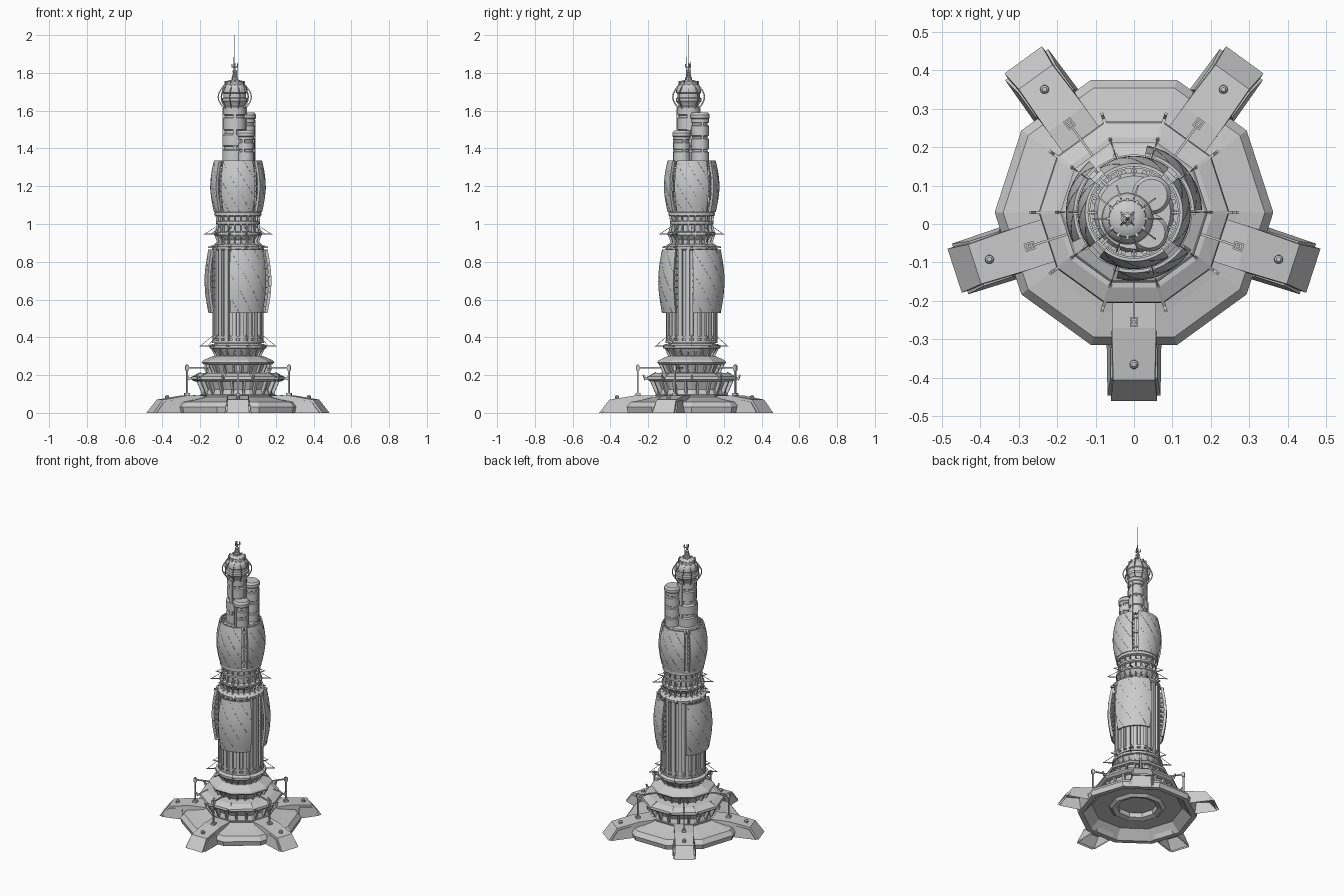
import bpy, bmesh, math
from math import sin, cos, pi, radians

AX = (0.0, 0.03)          # tower axis
TOP = (-0.017, 0.014)     # axis of the tallest upper turret


def finish(name, bm, smooth=False):
    bmesh.ops.recalc_face_normals(bm, faces=bm.faces)
    me = bpy.data.meshes.new(name)
    bm.to_mesh(me)
    bm.free()
    ob = bpy.data.objects.new(name, me)
    bpy.context.collection.objects.link(ob)
    if smooth:
        bpy.ops.object.select_all(action='DESELECT')
        ob.select_set(True)
        bpy.context.view_layer.objects.active = ob
        bpy.ops.object.shade_smooth_by_angle(angle=radians(30))
    return ob


def lathe(name, prof, n, c=AX, smooth=False):
    """Full turn of an (r, z) profile, closed at both ends."""
    bm = bmesh.new()
    rings = [[bm.verts.new((c[0] + max(r, 1e-4) * cos(2 * pi * i / n),
                            c[1] + max(r, 1e-4) * sin(2 * pi * i / n), z))
              for i in range(n)] for r, z in prof]
    for a, b in zip(rings, rings[1:]):
        for i in range(n):
            bm.faces.new((a[i], a[(i + 1) % n], b[(i + 1) % n], b[i]))
    bm.faces.new(rings[0][::-1])
    bm.faces.new(rings[-1])
    return finish(name, bm, smooth)


def sweep(name, loop, spans, n, c=AX, smooth=False):
    """Closed (r, z) section swept over each angle span in degrees."""
    bm = bmesh.new()
    for a0, a1 in spans:
        rings = []
        for i in range(n + 1):
            a = radians(a0 + (a1 - a0) * i / n)
            rings.append([bm.verts.new((c[0] + r * cos(a), c[1] + r * sin(a), z)) for r, z in loop])
        m = len(loop)
        for p, q in zip(rings, rings[1:]):
            for k in range(m):
                bm.faces.new((p[k], p[(k + 1) % m], q[(k + 1) % m], q[k]))
        # caps as quads between the outer and inner halves of the section
        for ring in (rings[0], rings[-1]):
            for k in range(m // 2 - 1):
                bm.faces.new((ring[k], ring[k + 1], ring[m - 2 - k], ring[m - 1 - k]))
    return finish(name, bm, smooth)


def fins(name, poly, w, angles, c=AX, open_first=False):
    """Radial plates: an (r, z[, width]) outline given thickness at each angle."""
    bm = bmesh.new()
    for deg in angles:
        a = radians(deg)
        sides = []
        for s in (-0.5, 0.5):
            vs = []
            for p in poly:
                t = s * (p[2] if len(p) > 2 else w)
                vs.append(bm.verts.new((c[0] + p[0] * cos(a) - t * sin(a),
                                        c[1] + p[0] * sin(a) + t * cos(a), p[1])))
            bm.faces.new(vs)
            sides.append(vs)
        l, r = sides
        for k in range(1 if open_first else 0, len(poly)):
            j = (k + 1) % len(poly)
            bm.faces.new((l[k], l[j], r[j], r[k]))
    return finish(name, bm)


def around(n, start=0):
    return [start + 360 * i / n for i in range(n)]


def box(r0, r1, z0, z1):
    return [(r0, z0), (r1, z0), (r1, z1), (r0, z1)]


# --- base plate, hollow underneath with a central well ---
lathe("base_plate", [(0.0, 0.16), (0.12, 0.16), (0.12, 0.05), (0.15, 0.04), (0.17, 0.055),
                     (0.27, 0.055), (0.325, 0.0), (0.355, 0.0), (0.362, 0.03), (0.34, 0.058),
                     (0.27, 0.07), (0.20, 0.085), (0.17, 0.17), (0.0, 0.17)], 10)

# --- five legs with open undersides, toes, domes and mooring posts ---
LEGS = around(5, -90)
fins("legs", [(0.30, 0, .13), (0.49, 0, .12), (0.435, 0.07, .108), (0.30, 0.092, .115),
              (0.19, 0.092, .115), (0.27, 0.055, .115)], 0, LEGS, open_first=True)
fins("leg_toes", [(0.34, 0, .142), (0.475, 0, .138), (0.43, 0.058, .122), (0.35, 0.07, .122)], 0,
     LEGS, open_first=True)
for i, d in enumerate(LEGS):
    a = radians(d)
    lathe(f"leg_dome_{i}", [(0.012, 0.07), (0.011, 0.088), (0.006, 0.094), (0, 0.095)], 10,
          (AX[0] + 0.395 * cos(a), AX[1] + 0.395 * sin(a)), True)
fins("leg_posts", box(0.281, 0.289, 0.08, 0.255), 0.008, LEGS)
fins("leg_post_feet", box(0.272, 0.298, 0.085, 0.105), 0.022, LEGS)
fins("leg_post_heads", box(0.276, 0.294, 0.225, 0.25), 0.014, LEGS)
fins("leg_post_arms", box(0.16, 0.285, 0.236, 0.244), 0.006, LEGS)

# --- stacked ten-sided tiers ---
lathe("lower_tier", [(0.20, 0.08), (0.205, 0.095), (0.175, 0.1), (0.205, 0.165), (0.235, 0.168),
                     (0.248, 0.178), (0.245, 0.192), (0.205, 0.21), (0.14, 0.215)], 10)
lathe("middle_tier", [(0.165, 0.2), (0.14, 0.205), (0.165, 0.255), (0.185, 0.258), (0.192, 0.268),
                      (0.185, 0.278), (0.135, 0.30), (0.10, 0.30)], 10)
lathe("upper_tier", [(0.12, 0.29), (0.115, 0.305), (0.14, 0.34), (0.152, 0.343), (0.152, 0.358),
                     (0.135, 0.365), (0.10, 0.37)], 20)
T20 = around(20, 9)
fins("lower_tier_ribs", [(0.165, 0.09), (0.19, 0.095), (0.222, 0.168), (0.20, 0.168)], 0.012, T20)
fins("middle_tier_ribs", [(0.13, 0.205), (0.152, 0.207), (0.175, 0.258), (0.155, 0.258)], 0.01, T20)
fins("upper_tier_ribs", [(0.105, 0.3), (0.125, 0.302), (0.146, 0.345), (0.13, 0.345)], 0.008, T20)
fins("tier_corner_brackets", [(0.19, 0.205), (0.262, 0.172), (0.272, 0.2), (0.266, 0.202),
                              (0.256, 0.186), (0.2, 0.216)], 0.008, around(10))
fins("tier_spikes", [(0.14, 0.35), (0.205, 0.352), (0.205, 0.355), (0.15, 0.358)], 0.004, around(10))
fins("tier_spike_stays", [(0.13, 0.41), (0.2, 0.352), (0.202, 0.354), (0.13, 0.413)], 0.002, around(10))

# --- fluted main column ---
lathe("main_column", [(0.122, 0.36), (0.122, 0.88)], 40)
fins("column_flutes", box(0.115, 0.136, 0.38, 0.87), 0.022, T20)
for i, z in enumerate((0.37, 0.395)):
    lathe(f"column_foot_ring_{i}", [(0.138 - .002 * i, z), (0.138 - .002 * i, z + 0.012)], 40)


def shells(name, spans, z0, z1, r0, bulge, inner, slant):
    """Curved armour shells with edge frames, rungs and diagonal seams."""
    def rad(t):
        return r0 + bulge * sin(pi * min(max(t, 0), 1))
    ts = [i / 10 for i in range(11)]
    outer = [(rad(t), z0 + (z1 - z0) * t) for t in ts]
    loop = outer + [(r - 0.008, z) for r, z in reversed(outer)]
    sweep(name + "_shells", loop, spans, 16, smooth=True)
    # ladder-like frames along the edges
    edges = [a + s for p in spans for a, s in ((p[0], 1.5), (p[1], -1.5))]
    strip = [(r - 0.006, z) for r, z in outer] + [(r - 0.016, z) for r, z in reversed(outer)]
    fins(name + "_frames", strip, 0.005, edges)
    rung_angles = edges + [(p[0] + p[1]) / 2 for p in spans]
    for k in range(1, 10):
        t = k / 10
        z = z0 + (z1 - z0) * t
        fins(f"{name}_rung_{k}", box(inner, rad(t) - 0.005, z - 0.003, z + 0.003), 0.006, rung_angles)
    # a few fine diagonal seams
    cu = bpy.data.curves.new(name + "_seams", 'CURVE')
    cu.dimensions = '3D'
    cu.bevel_depth = 0.0006
    cu.bevel_resolution = 0
    for a0, a1 in spans:
        for j in range(-2, 4):
            pts = []
            for k in range(21):
                t = k / 20
                a = a0 + (a1 - a0) * (j / 3 + slant * (1 - t))
                if a0 <= a <= a1:
                    r = rad(t)
                    pts.append((AX[0] + r * cos(radians(a)), AX[1] + r * sin(radians(a)),
                                z0 + (z1 - z0) * t, 1))
            if len(pts) > 1:
                sp = cu.splines.new('POLY')
                sp.points.add(len(pts) - 1)
                for q, co in zip(sp.points, pts):
                    q.co = co
    bpy.context.collection.objects.link(bpy.data.objects.new(name + "_seams", cu))


shells("lower", [(-105, -33), (2, 79), (131, 206)], 0.53, 0.865, 0.157, 0.02, 0.13, 0.9)

# --- collar between the two shell groups ---
lathe("collar", [(0.13, 0.86), (0.138, 0.868), (0.14, 0.882), (0.122, 0.89), (0.10, 0.895),
                 (0.10, 0.915), (0.12, 0.94), (0.128, 0.943), (0.128, 0.955), (0.105, 0.96),
                 (0.105, 0.995), (0.116, 1.0), (0.116, 1.012), (0.106, 1.016), (0.108, 1.04),
                 (0.124, 1.045), (0.124, 1.062), (0.10, 1.065)], 30)
fins("collar_lower_ribs", [(0.095, 0.89), (0.128, 0.89), (0.112, 0.905), (0.126, 0.942), (0.1, 0.942)],
     0.007, T20)
fins("collar_upper_ribs", [(0.1, 0.955), (0.124, 0.955), (0.113, 1.0), (0.12, 1.045), (0.1, 1.045)],
     0.007, T20)
fins("collar_spikes", [(0.12, 0.944), (0.182, 0.945), (0.182, 0.948), (0.12, 0.951)], 0.004, around(10))
fins("collar_stays", [(0.115, 0.985), (0.175, 0.946), (0.177, 0.948), (0.115, 0.988)], 0.002, around(10))
fins("collar_rim_brackets", [(0.13, 0.872), (0.16, 0.874), (0.16, 0.88), (0.13, 0.888)], 0.012, around(10))

# --- upper drum with four shells ---
lathe("upper_drum", [(0.104, 1.06), (0.104, 1.32), (0.095, 1.335), (0.0, 1.335)], 32)
fins("drum_flutes", box(0.1, 0.112, 1.07, 1.32), 0.012, around(24))
shells("upper", [(d - 38, d + 38) for d in around(4)], 1.063, 1.337, 0.127, 0.02, 0.1, 0.9)
for i, z in enumerate((1.1, 1.2, 1.3)):
    lathe(f"drum_ring_{i}", [(0.116, z - .005), (0.116, z + .005)], 32)
fins("drum_top_spokes", box(0.08, 0.125, 1.318, 1.33), 0.006, around(16))


# --- cluster of turrets on top ---
def turret(name, c, r, z0, z1, bands):
    prof = [(r, z0)]
    for z in bands:
        prof += [(r, z), (r * 0.86, z + 0.004), (r * 0.86, z + 0.014), (r, z + 0.018)]
    prof += [(r, z1 - 0.035), (r * 1.1, z1 - 0.03), (r * 1.1, z1 - 0.012), (r * 0.9, z1), (0, z1)]
    lathe(name, prof, 24, c, True)
    fins(name + "_strips", box(r * 0.8, r * 1.05, z0, z1 - 0.04), 0.012, around(3, 15), c)


turret("short_turret", (0.04, -0.022), 0.045, 1.33, 1.495, (1.38, 1.43))
turret("medium_turret", (0.045, 0.075), 0.046, 1.33, 1.59, (1.38, 1.45, 1.52))
lathe("tall_turret", [(0.066, 1.33), (0.066, 1.39), (0.056, 1.395), (0.056, 1.41), (0.066, 1.415),
                      (0.066, 1.47), (0.054, 1.478), (0.054, 1.495), (0.06, 1.5), (0.06, 1.56),
                      (0.052, 1.565), (0.052, 1.575), (0.06, 1.58), (0.06, 1.62), (0.05, 1.625)],
      24, TOP, True)
fins("tall_turret_strips", box(0.045, 0.064, 1.34, 1.615), 0.02, around(4, 0), TOP)

# --- observation head with curved cage ---
lathe("head", [(0.05, 1.615), (0.055, 1.635), (0.068, 1.65), (0.068, 1.665), (0.06, 1.67),
               (0.06, 1.69), (0.066, 1.695), (0.066, 1.715), (0.06, 1.73), (0.05, 1.74),
               (0.048, 1.752), (0.042, 1.757), (0.025, 1.762), (0.0, 1.765)], 24, TOP, True)
arc = [i / 8 for i in range(9)]
fins("head_cage", [(0.055 + 0.036 * sin(pi * t), 1.605 + 0.135 * t) for t in arc] +
     [(0.049 + 0.036 * sin(pi * t), 1.612 + 0.121 * t) for t in reversed(arc)], 0.004, around(10), TOP)
fins("head_crown_teeth", box(0.044, 0.054, 1.735, 1.758), 0.008, around(12), TOP)

# --- mast and needles ---
lathe("mast", [(0.018, 1.755), (0.018, 1.775), (0.009, 1.78), (0.009, 1.8), (0.013, 1.803),
               (0.013, 1.81), (0.005, 1.815), (0.004, 1.85), (0.0012, 1.855), (0.0012, 2.0)], 8, TOP)
fins("mast_arms", [(0, 1.825), (0.02, 1.83), (0.02, 1.846), (0.014, 1.846), (0.014, 1.834), (0, 1.831)],
     0.004, around(3, 30), TOP)
fins("mast_braces", [(0.014, 1.758), (0.026, 1.758), (0.006, 1.815)], 0.004, around(4, 45), TOP)
for i, (dx, dy, z) in enumerate(((0.012, 0.008, 1.86), (-0.006, -0.012, 1.885))):
    lathe(f"whip_aerial_{i}", [(0.0018, 1.755), (0.001, z)], 5, (TOP[0] + dx, TOP[1] + dy))
